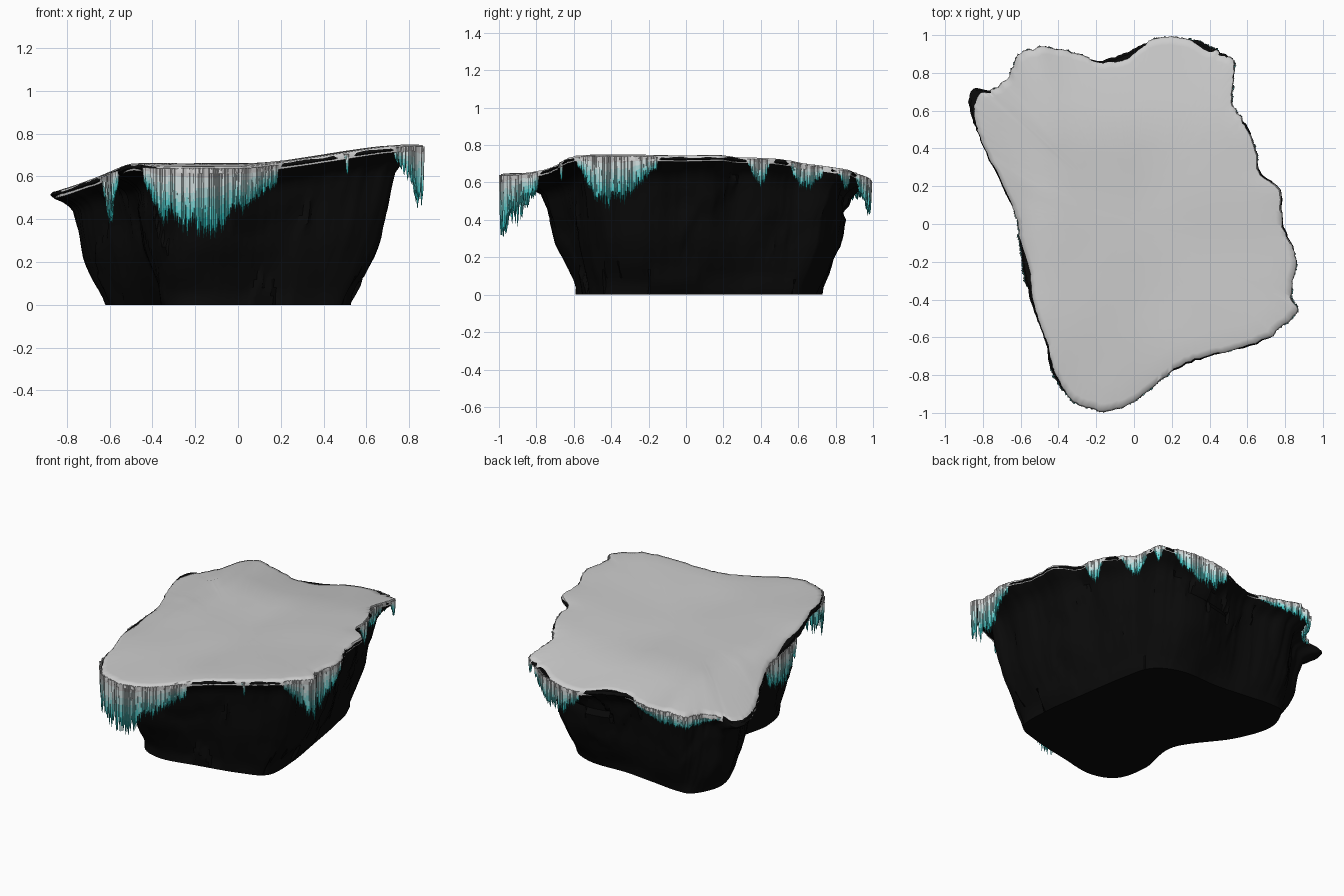
import bpy, bmesh, math, random
from mathutils import Vector, noise

if "Cube" in bpy.data.objects:
    bpy.data.objects.remove(bpy.data.objects["Cube"])

random.seed(4)

# Plan outline of the ledge, counter-clockwise from the front tip
PLAN = [(-.15, -.985), (0, -.935), (.17, -.80), (.40, -.70), (.65, -.635), (.79, -.54),
        (.865, -.46), (.83, -.38), (.855, -.17), (.79, 0), (.77, .18), (.67, .28),
        (.61, .5), (.52, .63), (.53, .85), (.42, .93), (.27, .985), (.12, .98),
        (-.02, .92), (-.18, .865), (-.3, .9), (-.48, .93), (-.6, .9), (-.66, .78),
        (-.75, .71), (-.85, .71), (-.87, .6), (-.8, .42), (-.7, .2), (-.62, .03),
        (-.59, -.2), (-.55, -.4), (-.47, -.62), (-.44, -.77), (-.36, -.9), (-.27, -.965)]
# Foot outline on the ground, one point for every second plan point
FOOT = [(-.15, -.59), (.08, -.55), (.35, -.49), (.51, -.41), (.52, -.18), (.48, .1),
        (.43, .40), (.37, .60), (.2, .69), (-.05, .69), (-.25, .71), (-.45, .73),
        (-.55, .70), (-.62, .52), (-.54, .28), (-.33, -.03), (-.36, -.32), (-.31, -.52)]
N, SUB = len(PLAN), 10

# Icicle fringes: (start, end, longest drop) along the outline
FRINGES = [(-3, 2.05, .335), (3.4, 3.46, .1), (4.6, 8.05, .29), (11.3, 11.75, .17),
           (12.5, 13.5, .15), (13.9, 14.25, .11), (14.8, 17.2, .19),
           (19.6, 24.0, .10), (28.8, 30.7, .23)]


def spline(points, u):
    """Point on a smooth closed curve through the given points."""
    i, t = math.floor(u), u - math.floor(u)
    a, b, c, d = (Vector(points[(i + k) % len(points)]) for k in (-1, 0, 1, 2))
    return .5 * (2 * b + (c - a) * t + (2 * a - 5 * b + 4 * c - d) * t * t
                 + (3 * b - a - 3 * c + d) * t ** 3)


def outline(u):
    """Ledge outline with a little raggedness."""
    p = spline(PLAN, u)
    rough = .012 * noise.noise((p.x * 16, p.y * 16, 0)) + .01 * noise.noise((p.x * 38, p.y * 38, 4))
    return p * (1 + rough)


def step(a, b, x):
    t = min(1, max(0, (x - a) / (b - a)))
    return t * t * (3 - 2 * t)


def top_z(x, y):
    """Height of the gently warped upper surface."""
    z = .655 + .09 * step(0, .85, x) - .06 * step(-.48, -.68, x) - .07 * step(-.6, -.9, x)
    z -= .055 * step(.45, 1, y) * step(-.8, -.3, x) + .012 * step(-.6, -1, y)
    return z + .005 * noise.noise((x * 3, y * 3, 2))


def material(name, rgb):
    m = bpy.data.materials.new(name)
    m.diffuse_color = (*rgb, 1)
    m.use_nodes = True
    m.node_tree.nodes["Principled BSDF"].inputs["Base Color"].default_value = m.diffuse_color
    return m


def finish(bm, name, mats=(), angle=35):
    bmesh.ops.recalc_face_normals(bm, faces=bm.faces)
    me = bpy.data.meshes.new(name)
    bm.to_mesh(me)
    bm.free()
    for m in mats:
        me.materials.append(m)
    ob = bpy.data.objects.new(name, me)
    bpy.context.collection.objects.link(ob)
    bpy.ops.object.select_all(action='DESELECT')
    ob.select_set(True)
    bpy.context.view_layer.objects.active = ob
    bpy.ops.object.shade_smooth_by_angle(angle=math.radians(angle))
    return ob


def loft(rings, cap):
    """Skin a stack of closed rings and cap one end."""
    bm = bmesh.new()
    rows = [[bm.verts.new(p) for p in r] for r in rings]
    n = len(rows[0])
    for a, b in zip(rows, rows[1:]):
        for j in range(n):
            k = (j + 1) % n
            bm.faces.new((a[j], a[k], b[k], b[j]))
    bm.faces.new(rows[cap])
    return bm


params = [i / SUB for i in range(N * SUB)]
rim = [outline(u) for u in params]

# Rock body: tapered wall with shallow chipped blocks and an overhanging lip
PROFILE = [(0, 0), (.2, .25), (.4, .43), (.7, .56), (.83, .63), (.9, .74), (.94, .92), (.975, 1)]


def flare(s):
    for (a, ta), (b, tb) in zip(PROFILE, PROFILE[1:]):
        if s <= b:
            return ta + (tb - ta) * (s - a) / (b - a)
    return 1


rings = []
for s in [0, .06, .12, .18, .24, .3, .36, .42, .48, .54, .6, .66, .72, .78, .83, .87, .91, .94, .975]:
    ring = []
    for u, p in zip(params, rim):
        q = spline(FOOT, u / 2).lerp(p, flare(s) ** (1 + .5 * step(-.4, -.8, p.y)))
        z = s * top_z(p.x, p.y)
        mask = step(0, .08, s) * (1 - step(.85, .95, s))
        warp = noise.noise((q.x * 3, q.y * 3, z * 3)) * .6
        block = noise.cell((q.x * 3.5 + warp, q.y * 3.5 + warp, z * 2.5 + warp))
        fine = noise.noise((q.x * 6, q.y * 6, z * 5))
        q = q + q.normalized() * mask * (.014 * (block - .5) + .014 * fine)
        ring.append((q.x, q.y, z))
    rings.append(ring)
for k, dz in ((.985, 0), (.95, -.001), (.9, -.012)):
    rings.append([(p.x * k, p.y * k, top_z(p.x * k, p.y * k) + dz) for p in rim])
finish(loft(rings, 0), "rock_base", [material("dark_rock", (.003, .003, .003))])

# Snow cap: sheet that drapes over the rim at the fringes, retreats where rock is bare
BARE = [(25.2, .8, .03), (30.3, .6, .05), (18.2, .5, .025), (15.3, .4, .025), (33.2, .8, .015)]


def cap_edge(u, p):
    cut = sum(d * math.exp(-((u - c) / w) ** 2) for c, w, d in BARE)
    v = u - N if u > N - 4 else u
    draped = any(a - .1 <= v <= b + .1 for a, b, _ in FRINGES)
    return (1.006 if draped else .996) - cut + .004 * noise.noise((p.x * 9, p.y * 9, 5))


caps = []
for k, dz in ((-.001, -.03), (-.002, -.012), (-.010, .001), (-.045, .004),
              (-.15, .005), (-.3, .005), (-.45, .005), (-.6, .005), (-.75, .005), (-.88, .005)):
    ring = []
    for u, p in zip(params, rim):
        q = p * (cap_edge(u, p) + k)
        ring.append((q.x, q.y, top_z(q.x, q.y) + dz))
    caps.append(ring)
finish(loft(caps, -1), "snow_cap", angle=60)

# Icicle shades from snow grey to teal
SHADES = [material("ice_%d" % i, c) for i, c in enumerate(
    [(.8, .8, .8), (.68, .78, .78), (.45, .72, .72), (.22, .66, .66), (.09, .6, .6), (.03, .52, .52)])]


def icicle(bm, p, z, drop, reach, r):
    """Slender four-sided spike, shaded by how far it hangs."""
    bands, previous = 7, None
    turn = random.random() * 2
    for b in range(bands + 1):
        t = b / bands
        w = r * (1 - t) ** .5 + .0008
        ring = [bm.verts.new((p.x + w * math.cos(turn + a * math.pi / 2),
                              p.y + w * math.sin(turn + a * math.pi / 2), z - drop * t))
                for a in range(4)]
        if previous:
            shade = min(5, int(6.8 * drop * (t - .5 / bands) / reach))
            for a in range(4):
                c = (a + 1) % 4
                bm.faces.new((previous[a], previous[c], ring[c], ring[a])).material_index = shade
        previous = ring
    bm.faces.new(previous).material_index = 5


bm = bmesh.new()
for start, end, longest in FRINGES:
    u = start
    while u < end:
        f = (u - start) / (end - start)
        p = outline(u)
        wave = .95 + .3 * noise.noise((u * 1.7, longest * 9, 0))
        reach = longest * min(1, (.3 + .8 * math.sin(math.pi * f)) * wave)
        drop = reach * random.uniform(.75, 1)
        icicle(bm, p * random.uniform(.99, 1), top_z(p.x, p.y) - .006, drop, reach,
               random.uniform(.009, .013))
        gap = (outline(u + .01) - p).length / .01
        u += .0105 / max(gap, .05)
finish(bm, "icicles", SHADES, 80)
